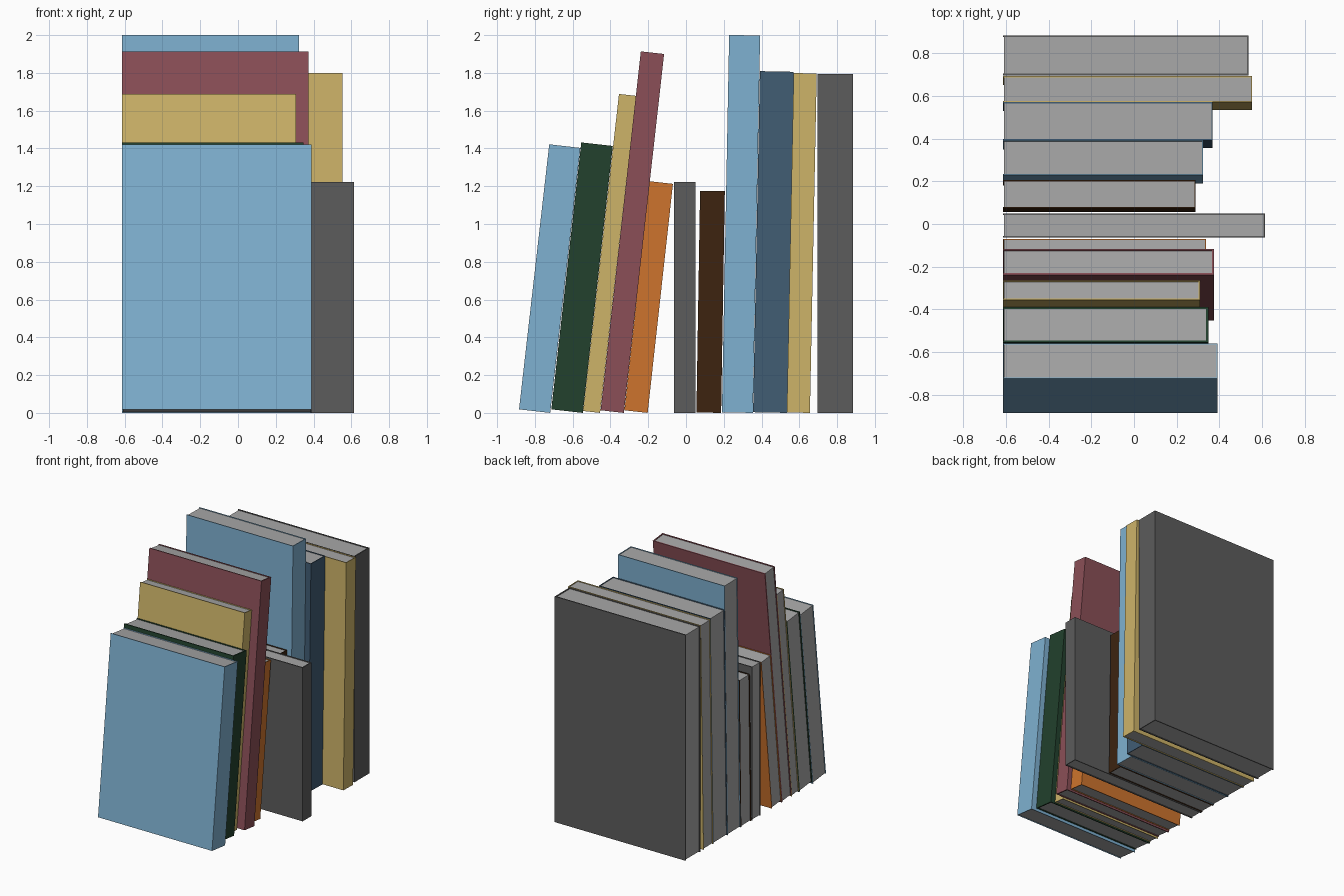
import bpy, bmesh, math

if "Cube" in bpy.data.objects:
    bpy.data.objects.remove(bpy.data.objects["Cube"])


def srgb(hexcode):
    out = []
    for i in (0, 2, 4):
        c = int(hexcode[i:i + 2], 16) / 255
        out.append(c / 12.92 if c <= 0.04045 else ((c + 0.055) / 1.055) ** 2.4)
    return (*out, 1.0)


COLOURS = {
    "light_blue": "7FB1D1", "dark_green": "22412D", "mustard": "CEB469",
    "maroon": "8B4F57", "orange": "CE742D", "charcoal": "5C5C5C",
    "dark_brown": "3D2410", "slate_blue": "415D74", "page_grey": "A8A8A8",
}
MATS = {}
for name, code in COLOURS.items():
    MATS[name] = bpy.data.materials.new(name)
    MATS[name].diffuse_color = srgb(code)

FORE = -0.613    # x of the fore-edge shared by all books
RECESS = 0.005   # pages sit slightly inside the cover


def prism(name, outline, z0, z1, mat, y, tilt):
    """Extrude an (x, y) outline upwards, then lean it about its bottom edge."""
    bm = bmesh.new()
    face = bm.faces.new([bm.verts.new((px, py, z0)) for px, py in outline])
    ext = bmesh.ops.extrude_face_region(bm, geom=[face])
    top = [v for v in ext["geom"] if isinstance(v, bmesh.types.BMVert)]
    bmesh.ops.translate(bm, verts=top, vec=(0, 0, z1 - z0))
    bmesh.ops.recalc_face_normals(bm, faces=bm.faces)
    mesh = bpy.data.meshes.new(name)
    bm.to_mesh(mesh)
    bm.free()
    mesh.materials.append(MATS[mat])
    obj = bpy.data.objects.new(name, mesh)
    obj.location = (0, y, 0)
    obj.rotation_euler = (-math.radians(tilt), 0, 0)
    bpy.context.collection.objects.link(obj)


def book(i, colour, y, thick, height, spine, tilt, board):
    """y is the back bottom edge; the book spans local y from -thick to 0."""
    b, t = board, thick
    # Cover: two boards joined by the spine
    cover = [(FORE, -t), (spine, -t), (spine, 0), (FORE, 0),
             (FORE, -b), (spine - b, -b), (spine - b, b - t), (FORE, b - t)]
    prism(f"book_{i}_cover", cover, 0, height, colour, y, tilt)
    # Page block
    x0, x1 = FORE + RECESS, spine - b
    pages = [(x0, b - t), (x1, b - t), (x1, -b), (x0, -b)]
    prism(f"book_{i}_pages", pages, RECESS, height - RECESS, "page_grey", y, tilt)


# colour, back bottom y, thickness, height, spine x, tilt, board thickness
BOOKS = [
    ("light_blue", -0.719, 0.166, 1.412, 0.390, 6.5, 0.005),
    ("dark_green", -0.546, 0.168, 1.422, 0.348, 6.4, 0.010),
    ("mustard",    -0.455, 0.090, 1.689, 0.308, 6.45, 0.005),
    ("maroon",     -0.329, 0.124, 1.912, 0.374, 6.4, 0.009),
    ("orange",     -0.203, 0.124, 1.220, 0.338, 6.3, 0.005),
    ("charcoal",    0.049, 0.112, 1.222, 0.613, 0.0, 0.008),
    ("dark_brown",  0.186, 0.131, 1.174, 0.288, 0.95, 0.006),
    ("light_blue",  0.354, 0.164, 1.998, 0.324, 1.1, 0.005),
    ("slate_blue",  0.534, 0.179, 1.806, 0.368, 1.15, 0.006),
    ("mustard",     0.656, 0.122, 1.797, 0.553, 1.15, 0.006),
    ("charcoal",    0.883, 0.187, 1.795, 0.537, 0.0, 0.009),
]
for i, spec in enumerate(BOOKS, 1):
    book(i, *spec)

for m in bpy.data.materials:
    if m.users and not m.is_grease_pencil:
        m.use_nodes = True
        m.node_tree.nodes["Principled BSDF"].inputs["Base Color"].default_value = m.diffuse_color
